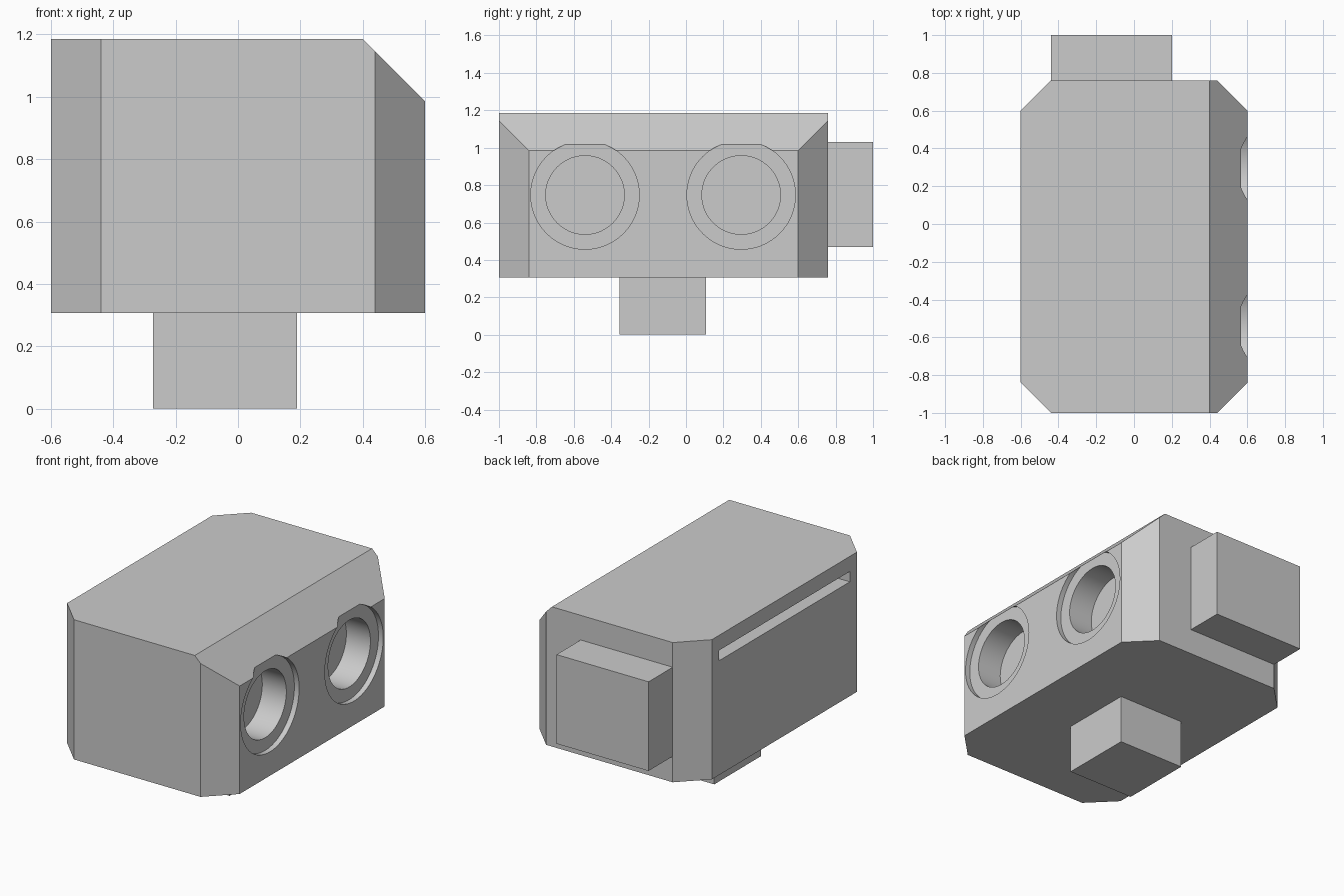
import bpy, bmesh, math
from mathutils import Matrix, Vector

cube = bpy.data.objects.get("Cube")
if cube:
    bpy.data.objects.remove(cube, do_unlink=True)

grey = bpy.data.materials.new("light grey")
grey.use_nodes = True
colour = (0.6, 0.6, 0.6, 1)
grey.diffuse_color = colour
grey.node_tree.nodes["Principled BSDF"].inputs["Base Color"].default_value = colour


def make_object(name, bm):
    bmesh.ops.recalc_face_normals(bm, faces=bm.faces)
    mesh = bpy.data.meshes.new(name)
    bm.to_mesh(mesh)
    bm.free()
    mesh.materials.append(grey)
    obj = bpy.data.objects.new(name, mesh)
    bpy.context.collection.objects.link(obj)
    return obj


def box(name, low, high):
    low, high = Vector(low), Vector(high)
    bm = bmesh.new()
    place = Matrix.Translation((low + high) / 2) @ Matrix.Diagonal((*(high - low), 1))
    bmesh.ops.create_cube(bm, size=1, matrix=place)
    return make_object(name, bm)


def side_cylinder(name, radius, x0, x1, y, z):
    bm = bmesh.new()
    place = Matrix.Translation(((x0 + x1) / 2, y, z)) @ Matrix.Rotation(math.pi / 2, 4, "Y")
    bmesh.ops.create_cone(bm, cap_ends=True, segments=72, radius1=radius,
                          radius2=radius, depth=x1 - x0, matrix=place)
    return make_object(name, bm)


def cut(target, cutter):
    """Subtract the cutter, bake the result and remove the cutter."""
    cutter.hide_render = True
    mod = target.modifiers.new("cut", "BOOLEAN")
    mod.operation, mod.solver, mod.object = "DIFFERENCE", "EXACT", cutter
    bpy.context.view_layer.objects.active = target
    bpy.ops.object.modifier_apply(modifier=mod.name)
    bpy.data.objects.remove(cutter, do_unlink=True)


# Body: block with chamfered upright corners
X, FRONT, BACK, BOTTOM, TOP, C = 0.6, -1.0, 0.76, 0.307, 1.185, 0.16
bm = bmesh.new()
outline = [(-X + C, FRONT), (X - C, FRONT), (X, FRONT + C), (X, BACK - C),
           (X - C, BACK), (-X + C, BACK), (-X, BACK - C), (-X, FRONT + C)]
base = bm.faces.new([bm.verts.new((x, y, BOTTOM)) for x, y in outline])
top = bmesh.ops.extrude_face_region(bm, geom=[base])["geom"]
bmesh.ops.translate(bm, vec=(0, 0, TOP - BOTTOM),
                    verts=[v for v in top if isinstance(v, bmesh.types.BMVert)])

# Sloped upper edge along the left side
bmesh.ops.bisect_plane(bm, geom=bm.verts[:] + bm.edges[:] + bm.faces[:],
                       plane_co=(0.4, 0, TOP), plane_no=(1, 0, 1), clear_outer=True)
bmesh.ops.holes_fill(bm, edges=[e for e in bm.edges if e.is_boundary])
body = make_object("body", bm)

# Two stepped round sockets in the left side
for y in (-0.54, 0.295):
    cut(body, side_cylinder("socket_rim_cutter", 0.29, 0.567, 0.9, y, 0.747))
    cut(body, side_cylinder("socket_hole_cutter", 0.21, 0.4, 0.8, y, 0.747))

# Long slot in the right side
cut(body, box("slot_cutter", (-0.8, -0.77, 1.025), (-0.5, 0.53, 1.09)))

# Plain blocks on the back and underneath
box("back_block", (-0.44, BACK, 0.47), (0.2, 1.0, 1.03))
box("bottom_block", (-0.272, -0.355, 0), (0.19, 0.108, BOTTOM))

# Smooth socket walls, sharp edges elsewhere
bpy.ops.object.select_all(action="DESELECT")
body.select_set(True)
bpy.context.view_layer.objects.active = body
bpy.ops.object.shade_smooth_by_angle(angle=math.radians(30))
